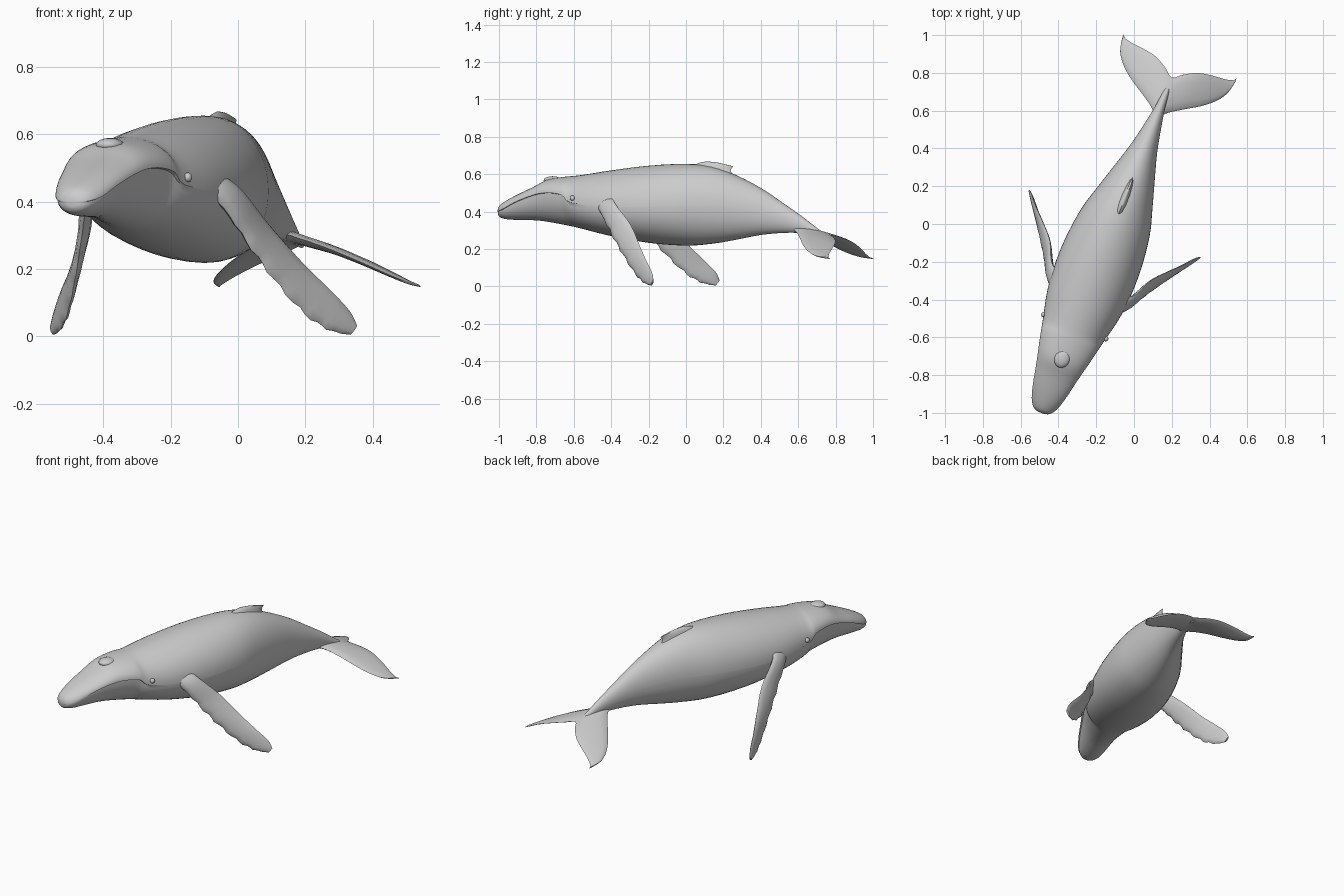
import bpy, bmesh, math
from mathutils import Vector, Matrix

if "Cube" in bpy.data.objects:
    bpy.data.objects.remove(bpy.data.objects["Cube"])

# Whale is modelled straight (nose to -y), then yawed into its swimming heading
PLACE = Matrix.Translation((-0.102, 0, 0)) @ Matrix.Rotation(math.radians(-21.3), 4, 'Z')


def spline(rows, steps):
    """Catmull-Rom through rows of numbers."""
    out = []
    for i in range(len(rows) - 1):
        quad = (rows[max(i - 1, 0)], rows[i], rows[i + 1], rows[min(i + 2, len(rows) - 1)])
        for k in range(steps):
            t = k / steps
            out.append([b + 0.5 * t * (c - a + t * (2*a - 5*b + 4*c - d + t * (3*(b - c) + d - a)))
                        for a, b, c, d in zip(*quad)])
    out.append(list(rows[-1]))
    return out


def finish(name, bm, angle):
    bmesh.ops.recalc_face_normals(bm, faces=bm.faces)
    bm.transform(PLACE)
    mesh = bpy.data.meshes.new(name)
    bm.to_mesh(mesh)
    bm.free()
    obj = bpy.data.objects.new(name, mesh)
    bpy.context.collection.objects.link(obj)
    bpy.ops.object.select_all(action='DESELECT')
    obj.select_set(True)
    bpy.context.view_layer.objects.active = obj
    bpy.ops.object.shade_smooth_by_angle(angle=math.radians(angle))
    return obj


def loft(name, rings, angle=40):
    bm = bmesh.new()
    rings = [[bm.verts.new(p) for p in ring] for ring in rings]
    n = len(rings[0])
    for a, b in zip(rings, rings[1:]):
        for i in range(n):
            j = (i + 1) % n
            bm.faces.new((a[i], a[j], b[j], b[i]))
    bm.faces.new(rings[0])
    bm.faces.new(rings[-1])
    return finish(name, bm, angle)


def blade(name, rows, n=12):
    """Fin from rows of leading point, trailing point, thickness."""
    rows = [(Vector(r[0:3]), Vector(r[3:6]), r[6]) for r in rows]
    mids = [(a + b) / 2 for a, b, _ in rows]
    rings = []
    for i, (lead, trail, thick) in enumerate(rows):
        span = mids[min(i + 1, len(mids) - 1)] - mids[max(i - 1, 0)]
        normal = (trail - lead).cross(span).normalized()
        ring = []
        for k in range(n):
            a = 2 * math.pi * k / n
            c = 0.5 - 0.5 * math.cos(a)
            ring.append(lead.lerp(trail, c) + normal * math.sin(a) * thick / 2 * (1.15 - 0.4 * c))
        rings.append(ring)
    return loft(name, rings, 50)


def ball(name, centre, size, seg=14):
    bm = bmesh.new()
    bmesh.ops.create_uvsphere(bm, u_segments=seg, v_segments=seg // 2 + 1, radius=1,
                              matrix=Matrix.Translation(centre) @ Matrix.Diagonal((*size, 1)))
    return finish(name, bm, 60)


# Body stations: y, top z, mouth / widest z, bottom z, half width
STATIONS = [
    (-1.073, .412, .398, .385, .018),
    (-1.060, .436, .402, .369, .048),
    (-1.020, .462, .415, .360, .074),
    (-0.950, .496, .448, .357, .095),
    (-0.860, .535, .480, .355, .114),
    (-0.790, .570, .497, .347, .130),
    (-0.720, .583, .500, .335, .147),
    (-0.650, .590, .487, .322, .162),
    (-0.600, .595, .450, .312, .173),
    (-0.430, .620, .430, .272, .209),
    (-0.215, .645, .425, .235, .219),
    (0.000, .655, .430, .220, .197),
    (0.150, .640, .432, .230, .156),
    (0.280, .597, .425, .250, .117),
    (0.430, .525, .400, .277, .073),
    (0.560, .443, .368, .288, .045),
    (0.660, .378, .333, .287, .027),
    (0.740, .320, .297, .275, .017),
    (0.800, .282, .273, .264, .008),
]

# Body, with an overhanging upper lip along the mouth line
rings = []
N = 12
for y, top, mid, low, w in spline(STATIONS, 3):
    lip = 1 - 0.07 * max(0.0, min(1.0, (-0.58 - y) / 0.07))
    side = []
    for k in range(N + 1):
        a = math.pi / 2 * k / N
        side.append((w * math.sin(a), mid + (top - mid) * math.cos(a)))
    for k in range(N + 1):
        a = math.pi / 2 * k / N
        side.append((w * lip * math.cos(a), mid - 0.002 - (mid - low) * math.sin(a)))
    loop = side + [(-x, z) for x, z in side[-2:0:-1]]
    rings.append([(x, y, z) for x, z in loop])
loft("body", rings, 35)

# Blowhole hump
ball("blowhole_hump", (0, -0.765, .568), (.042, .05, .021))

# Dorsal fin
blade("dorsal_fin", spline([
    (0, .00, .625, 0, .285, .570, .075),
    (0, .06, .655, 0, .262, .605, .045),
    (0, .11, .667, 0, .258, .625, .028),
    (0, .17, .664, 0, .270, .642, .010)], 3))

# Flippers: leading xyz, trailing xyz, thickness
FLIPPER = [
    (.120, -.490, .450, .130, -.360, .500, .050),
    (.206, -.414, .400, .228, -.322, .450, .046),
    (.264, -.325, .280, .290, -.205, .330, .036),
    (.316, -.239, .170, .364, -.124, .218, .032),
    (.379, -.142, .065, .428, -.061, .137, .028),
    (.434, -.068, .016, .470, -.012, .075, .022),
    (.472, -.014, .005, .488, .002, .032, .012),
]
for s, label in ((1, "right"), (-1, "left")):
    rows = spline(FLIPPER, 5)
    for i, r in enumerate(rows):
        # knobbly leading edge
        if 7 < i < 27:
            bump = 0.045 * math.sin(1.9 * i)
            for k in range(3):
                r[k] += (r[k] - r[k + 3]) * bump
        r[0] *= s
        r[3] *= s
    blade(label + "_flipper", rows)
    # Eye
    ball(label + "_eye", (s * .178, -.583, .472), (.012, .014, .014))

# Tail flukes: x, leading y, trailing y, thickness
half = [(.0, .610, .832, .034), (.05, .652, .868, .030), (.12, .698, .905, .025),
        (.20, .748, .920, .020), (.265, .803, .926, .016), (.305, .862, .936, .012),
        (.320, .925, .952, .006)]
rows = []
for s, part in ((-1, half[:0:-1]), (1, half)):
    for x, y0, y1, t in part:
        droop = 0.5 * x * x
        rows.append((s * x, y0, .308 - .32 * x - droop, s * x, y1, .275 - .24 * x - droop, t))
blade("tail_flukes", spline(rows, 3))
